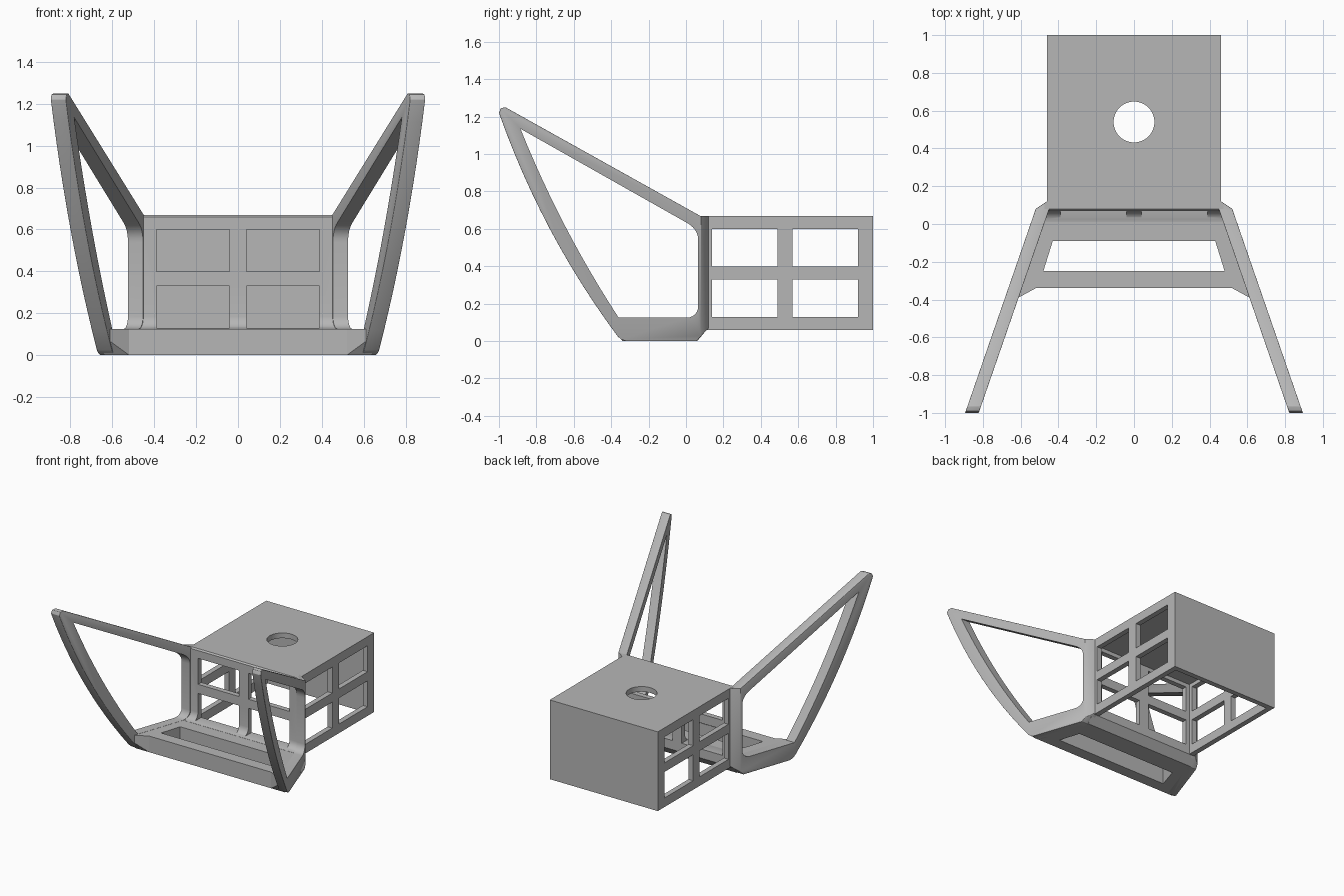
import bpy, bmesh, math
from mathutils import Vector

if "Cube" in bpy.data.objects:
    bpy.data.objects.remove(bpy.data.objects["Cube"])

grey = bpy.data.materials.new("plain_grey")
grey.use_nodes = True
GREY = (0.47, 0.47, 0.47, 1)
grey.diffuse_color = GREY
grey.node_tree.nodes["Principled BSDF"].inputs["Base Color"].default_value = GREY


def make(name, bm):
    bmesh.ops.recalc_face_normals(bm, faces=bm.faces)
    mesh = bpy.data.meshes.new(name)
    bm.to_mesh(mesh)
    bm.free()
    mesh.materials.append(grey)
    ob = bpy.data.objects.new(name, mesh)
    bpy.context.collection.objects.link(ob)
    return ob


def prism_bm(lower, upper):
    """Closed solid between two matching loops of points."""
    bm = bmesh.new()
    a = [bm.verts.new(p) for p in lower]
    b = [bm.verts.new(p) for p in upper]
    bm.faces.new(a)
    bm.faces.new(b)
    for i in range(len(a)):
        j = (i + 1) % len(a)
        bm.faces.new((a[i], a[j], b[j], b[i]))
    return bm


def plan(name, pts, z0, z1):
    return make(name, prism_bm([(x, y, z0) for x, y in pts], [(x, y, z1) for x, y in pts]))


def box(name, x0, x1, y0, y1, z0, z1):
    return plan(name, [(x0, y0), (x1, y0), (x1, y1), (x0, y1)], z0, z1)


def bake(ob):
    bpy.context.view_layer.update()
    deps = bpy.context.evaluated_depsgraph_get()
    mesh = bpy.data.meshes.new_from_object(ob.evaluated_get(deps))
    ob.modifiers.clear()
    ob.data = mesh


def cut(ob, *cutters):
    for c in cutters:
        m = ob.modifiers.new("cut", "BOOLEAN")
        m.operation, m.solver, m.object = "DIFFERENCE", "EXACT", c
    bake(ob)
    for c in cutters:
        bpy.data.objects.remove(c)


def smooth(ob):
    bpy.ops.object.select_all(action="DESELECT")
    ob.select_set(True)
    bpy.context.view_layer.objects.active = ob
    bpy.ops.object.shade_smooth_by_angle(angle=math.radians(35))


def bow(a, c, b, n=12):
    """Points along a curve from a to b pulled toward c."""
    a, b, c = Vector(a), Vector(b), Vector(c)
    return [tuple(a * (1 - t) ** 2 + c * 2 * t * (1 - t) + b * t * t)
            for t in (i / n for i in range(n + 1))]


def arc(cy, cz, r, start, end, n=6):
    angles = [math.radians(start + (end - start) * i / n) for i in range(n + 1)]
    return [(cy + r * math.cos(t), cz + r * math.sin(t)) for t in angles]


ROWS = [(0.13, 0.33), (0.40, 0.60)]

# Open-bottomed box with windowed sides and a round hole in the top
shell = box("box_shell", -0.46, 0.46, 0.11, 1, 0.06, 0.67)
bpy.ops.mesh.primitive_cylinder_add(vertices=48, radius=0.108, depth=0.4, location=(0, 0.54, 0.67))
round_hole = bpy.context.object
cavity = box("cavity", -0.42, 0.42, 0, 0.96, 0, 0.63)
side_windows = [box("window", -1, 1, y0, y1, z0, z1)
                for y0, y1 in ((0.14, 0.49), (0.57, 0.92)) for z0, z1 in ROWS]
cut(shell, cavity, round_hole, *side_windows)
smooth(shell)

# Front wall with a curved foot and four windows
profile = [(0.06, 0), (0.11, 0.06), (0.11, 0.67), (0.08, 0.67), (0.07, 0.66)]
profile += arc(0.01, 0.185, 0.06, 0, -90) + [(0.01, 0)]
wall = make("front_wall", prism_bm([(-0.475, y, z) for y, z in profile],
                                   [(0.475, y, z) for y, z in profile]))
cut(wall, *[box("window", x0, x1, -0.1, 0.3, z0, z1)
            for x0, x1 in ((-0.39, -0.04), (0.04, 0.39)) for z0, z1 in ROWS])
smooth(wall)

# Base platform with a long slot
base = plan("base_platform", [(-0.63, -0.34), (0.63, -0.34), (0.505, 0.01), (-0.505, 0.01)], 0, 0.124)
cut(base, plan("slot", [(-0.48, -0.25), (0.48, -0.25), (0.43, -0.09), (-0.43, -0.09)], -0.1, 0.3))

# Side wings: splayed frames with a large opening
outline = bow((-0.365, 0.025), (-0.77, 0.57), (-1, 1.22))
outline += [(-0.99, 1.245), (-0.965, 1.25), (0.075, 0.67), (0.14, 0.67), (0.14, 0.09), (0.055, 0), (-0.32, 0), (-0.345, 0.008)]
opening = bow((-0.36, 0.125), (-0.67, 0.60), (-0.885, 1.135))
opening += bow((0.0, 0.635), (0.065, 0.60), (0.065, 0.54), 6)
opening += arc(0.005, 0.185, 0.06, 0, -90)


def splay(points, s, inner, outer):
    def side(offset):
        return [(s * (0.548 - 0.346 * y + offset), y, z) for y, z in points]
    return prism_bm(side(inner), side(outer))


for s, label in ((1, "left"), (-1, "right")):
    bm = splay(outline, s, -0.072, 0)
    # Slanted rear edge blending into the box
    bmesh.ops.bisect_plane(bm, geom=bm.verts[:] + bm.edges[:] + bm.faces[:],
                           plane_co=(s * 0.52, 0.08, 0), plane_no=(s * 0.04, 0.06, 0),
                           clear_outer=True)
    bmesh.ops.holes_fill(bm, edges=[e for e in bm.edges if e.is_boundary])
    wing = make(label + "_wing", bm)
    bevel = wing.modifiers.new("round", "BEVEL")
    bevel.width, bevel.segments = 0.014, 3
    bevel.limit_method, bevel.angle_limit = "ANGLE", math.radians(40)
    bake(wing)
    cut(wing, make("opening", splay(opening, s, -0.3, 0.3)))
    smooth(wing)

    # Angled corner between platform and wing
    corner = [(0.52, -0.34, 0), (0.64, -0.34, 0), (0.63, -0.40, 0.08)]
    make(label + "_corner", prism_bm([(s * x, y, z) for x, y, z in corner],
                                     [(s * x, y, 0.124) for x, y, z in corner]))
